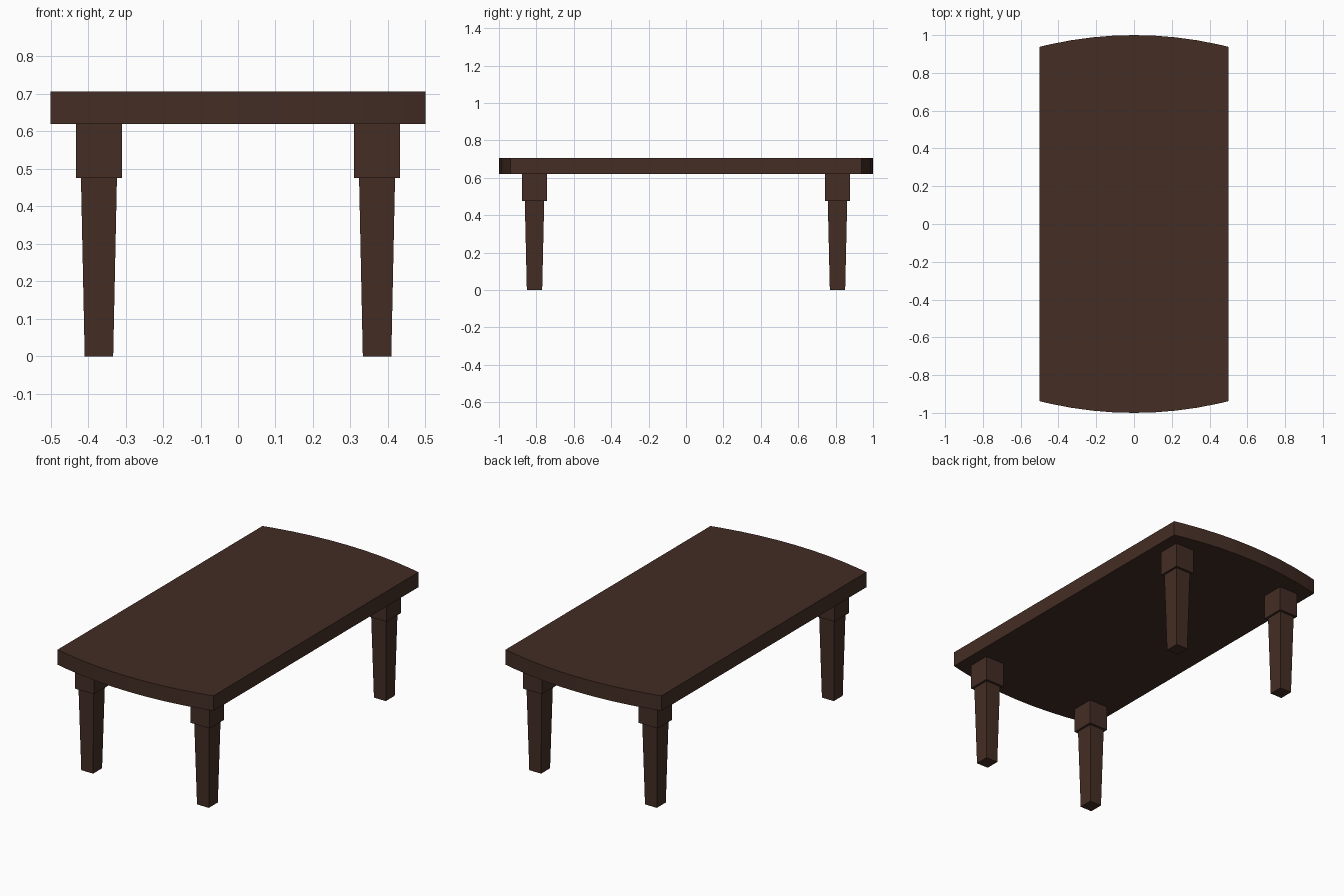
import bpy, bmesh

if "Cube" in bpy.data.objects:
    bpy.data.objects.remove(bpy.data.objects["Cube"])

wood = bpy.data.materials.new("dark brown wood")
wood.diffuse_color = (0.056, 0.026, 0.018, 1)
wood.use_nodes = True
wood.node_tree.nodes["Principled BSDF"].inputs["Base Color"].default_value = wood.diffuse_color


def add_object(name, bm):
    bmesh.ops.recalc_face_normals(bm, faces=bm.faces[:])
    mesh = bpy.data.meshes.new(name)
    bm.to_mesh(mesh)
    bm.free()
    mesh.materials.append(wood)
    obj = bpy.data.objects.new(name, mesh)
    bpy.context.collection.objects.link(obj)
    return obj


def tapered_box(name, cx, cy, low, high):
    """Box from low to high, each given as (half x, half y, z)."""
    bm = bmesh.new()
    bmesh.ops.create_cube(bm, size=2)
    for v in bm.verts:
        hx, hy, z = high if v.co.z > 0 else low
        v.co = (cx + v.co.x * hx, cy + v.co.y * hy, z)
    return add_object(name, bm)


# Table top: flat slab with gently bowed ends (circular arc)
sag, half = 0.062, 0.5
radius = (half**2 + sag**2) / (2 * sag)
xs = [-0.5, -0.44, -0.33, -0.22, -0.11, 0, 0.11, 0.22, 0.33, 0.44, 0.5]
arc = [(x, 1 - radius + (radius**2 - x * x) ** 0.5) for x in xs]
outline = [(x, -y) for x, y in arc] + [(x, y) for x, y in reversed(arc)]
bm = bmesh.new()
face = bm.faces.new([bm.verts.new((x, y, 0.62)) for x, y in outline])
geom = bmesh.ops.extrude_face_region(bm, geom=[face], use_keep_orig=True)["geom"]
bmesh.ops.translate(bm, vec=(0, 0, 0.087),
                    verts=[g for g in geom if isinstance(g, bmesh.types.BMVert)])
add_object("table_top", bm)

# Four legs: square block under the top, tapered post below
for sy, end in ((-1, "front"), (1, "back")):
    for sx, side in ((-1, "left"), (1, "right")):
        cx, cy = sx * 0.371, sy * 0.81
        tapered_box(f"{end}_{side}_leg_block", cx, cy,
                    (0.061, 0.066, 0.476), (0.061, 0.066, 0.62))
        tapered_box(f"{end}_{side}_leg", cx, cy,
                    (0.038, 0.041, 0), (0.048, 0.052, 0.476))
